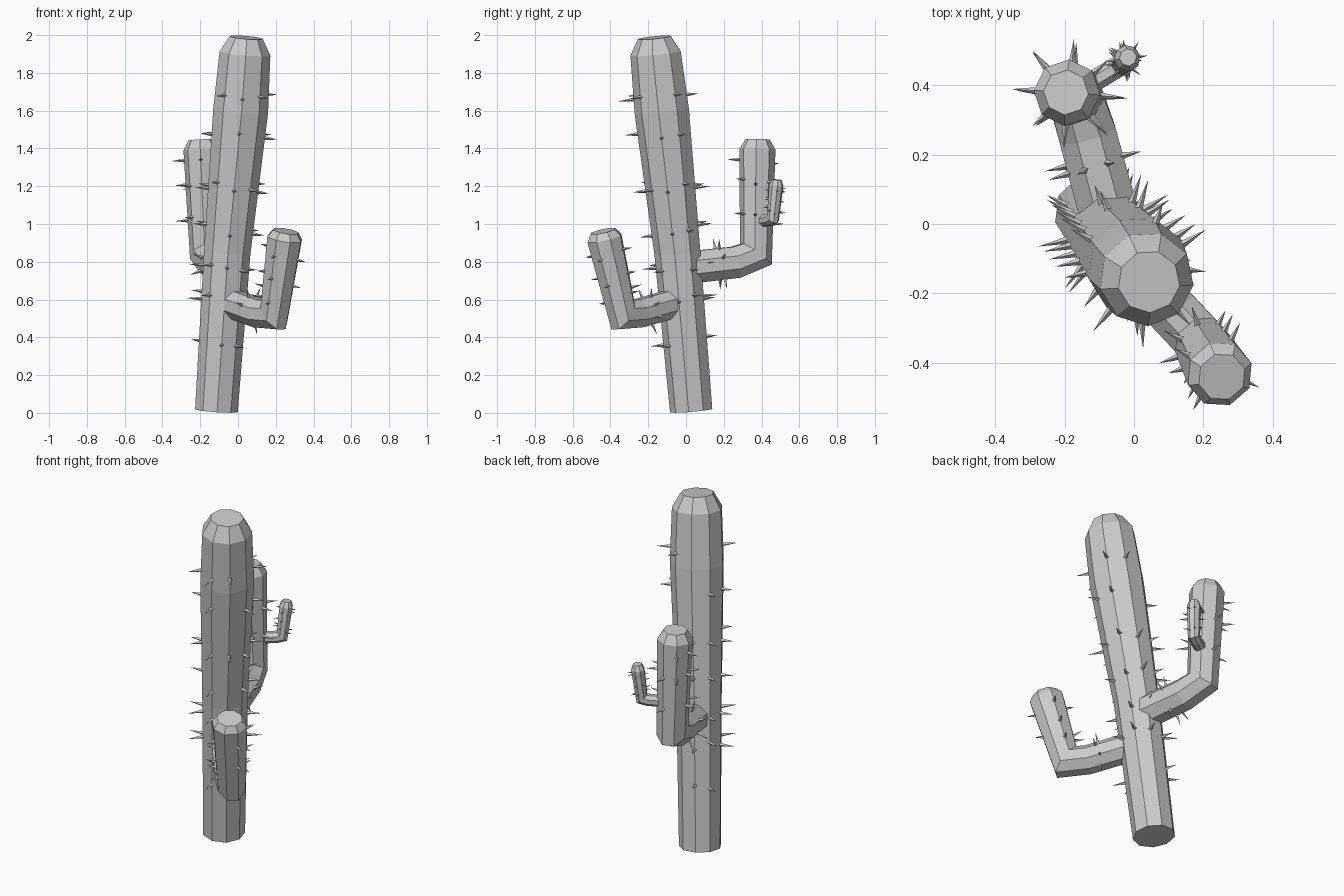
import bpy, bmesh, math, random
from mathutils import Vector, Matrix

if "Cube" in bpy.data.objects:
    bpy.data.objects.remove(bpy.data.objects["Cube"])

random.seed(4)


def finish(bm, name):
    bmesh.ops.recalc_face_normals(bm, faces=bm.faces)
    mesh = bpy.data.meshes.new(name)
    bm.to_mesh(mesh)
    bm.free()
    obj = bpy.data.objects.new(name, mesh)
    bpy.context.collection.objects.link(obj)
    return obj


def stem(name, path, sides, phase=0.0):
    """Faceted mitred tube along (x, y, z, radius) points; returns centres and rings."""
    pts = [Vector(p[:3]) for p in path]
    dirs = [(b - a).normalized() for a, b in zip(pts, pts[1:])]
    d = dirs[0]
    ref = Vector((1, 0, 0)) if abs(d.z) > 0.8 else Vector((0, 0, 1))
    u = (ref - d * ref.dot(d)).normalized()
    v = d.cross(u)
    rings = []
    for i, c in enumerate(pts):
        d = dirs[max(i - 1, 0)]
        nxt = dirs[min(i, len(dirs) - 1)]
        n = (d + nxt).normalized()
        ring = []
        for k in range(sides):
            a = phase + 2 * math.pi * k / sides
            off = (u * math.cos(a) + v * math.sin(a)) * path[i][3]
            ring.append(c + off - d * (off.dot(n) / d.dot(n)))
        rings.append(ring)
        turn = d.rotation_difference(nxt)
        u, v = turn @ u, turn @ v
    bm = bmesh.new()
    vs = [[bm.verts.new(p) for p in ring] for ring in rings]
    for a, b in zip(vs, vs[1:]):
        for k in range(sides):
            j = (k + 1) % sides
            bm.faces.new((a[k], a[j], b[j], b[k]))
    bm.faces.new(vs[0])
    bm.faces.new(vs[-1])
    finish(bm, name)
    return pts, rings


def spines(name, tube, rows, length, radius, keep=0.75):
    """Little four-sided cones on the ridges, at the given ring positions."""
    pts, rings = tube
    bm = bmesh.new()
    for s in rows:
        for k in range(len(rings[0])):
            if random.random() > keep:
                continue
            q = s + random.uniform(-0.03, 0.03)
            i = int(q)
            t = q - i
            pos = rings[i][k].lerp(rings[i + 1][k], t)
            axis = (pts[i + 1] - pts[i]).normalized()
            out = pos - pts[i].lerp(pts[i + 1], t)
            out = (out - axis * out.dot(axis)).normalized()
            size = length * random.uniform(0.8, 1.2)
            mat = (Matrix.Translation(pos + out * size * 0.38)
                   @ out.to_track_quat('Z', 'Y').to_matrix().to_4x4())
            bmesh.ops.create_cone(bm, cap_ends=True, segments=4, radius1=radius,
                                  radius2=0.0, depth=size, matrix=mat)
    finish(bm, name)


# Leaning trunk with bevelled crown
trunk = stem("trunk", [(-0.115, 0.03, 0.013, 0.115), (-0.058, -0.043, 0.85, 0.125),
                       (0.013, -0.125, 1.6, 0.148), (0.036, -0.158, 1.905, 0.137),
                       (0.043, -0.166, 1.987, 0.09)], 9, math.radians(-88))
spines("trunk_spines", trunk, [0.45, 0.71, 0.92, 1.16, 1.47, 1.84, 2.27], 0.08, 0.012)

# Front arm
front = stem("front_arm", [(-0.05, -0.05, 0.585, 0.08), (0.11, -0.25, 0.527, 0.08),
                           (0.19, -0.335, 0.52, 0.08), (0.247, -0.432, 0.925, 0.097),
                           (0.253, -0.44, 0.962, 0.07)], 8, math.pi / 8)
spines("front_arm_spines", front, [0.75, 2.2, 2.52, 2.82], 0.055, 0.01)

# Back arm
back = stem("back_arm", [(-0.07, 0.02, 0.77, 0.092), (-0.135, 0.26, 0.797, 0.09),
                         (-0.17, 0.37, 0.84, 0.085), (-0.193, 0.378, 1.395, 0.096),
                         (-0.196, 0.379, 1.447, 0.065)], 8, math.pi / 8)
spines("back_arm_spines", back, [0.65, 2.33, 2.67, 2.88], 0.07, 0.011)

# Small offshoot on the back arm
shoot = stem("offshoot", [(-0.15, 0.39, 1.015, 0.033), (-0.06, 0.445, 1.022, 0.033),
                          (-0.034, 0.46, 1.03, 0.033), (-0.019, 0.478, 1.205, 0.038),
                          (-0.017, 0.48, 1.235, 0.025)], 8, math.pi / 8)
spines("offshoot_spines", shoot, [2.25, 2.55, 2.85], 0.028, 0.005)
